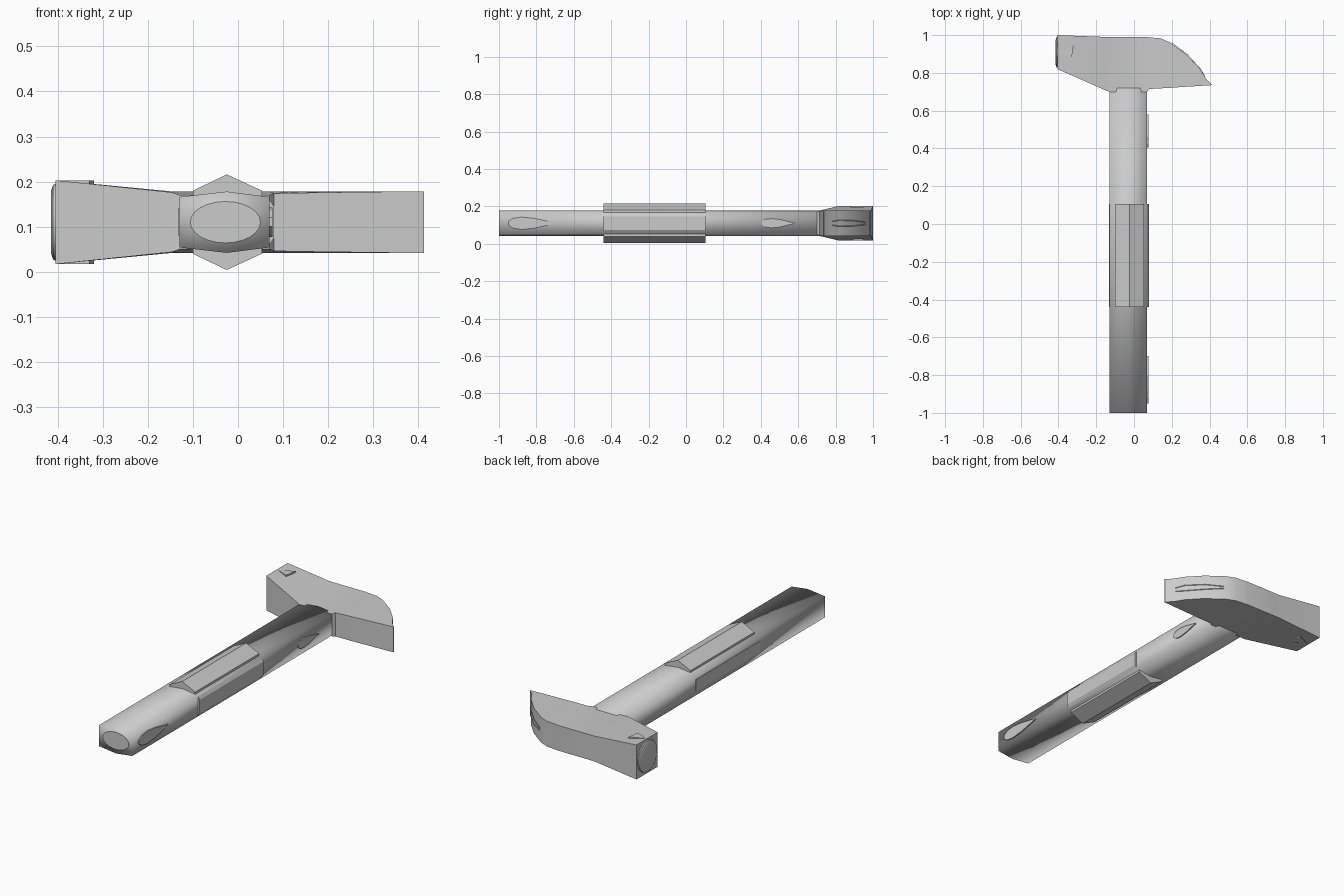
import bpy
import bmesh
import math

if "Cube" in bpy.data.objects:
    bpy.data.objects.remove(bpy.data.objects["Cube"], do_unlink=True)

grey = bpy.data.materials.new("light_grey")
grey.use_nodes = True
colour = (0.6, 0.6, 0.6, 1)
grey.diffuse_color = colour
grey.node_tree.nodes["Principled BSDF"].inputs["Base Color"].default_value = colour

MID_Z = 0.11


def loft(name, rings):
    """Skin matching rings of points and cap both ends."""
    bm = bmesh.new()
    loops = [[bm.verts.new(p) for p in ring] for ring in rings]
    count = len(loops[0])
    for a, b in zip(loops, loops[1:]):
        for i in range(count):
            j = (i + 1) % count
            bm.faces.new((a[i], a[j], b[j], b[i]))
    bm.faces.new(loops[0])
    bm.faces.new(loops[-1])
    bmesh.ops.recalc_face_normals(bm, faces=bm.faces)
    mesh = bpy.data.meshes.new(name)
    bm.to_mesh(mesh)
    bm.free()
    mesh.materials.append(grey)
    obj = bpy.data.objects.new(name, mesh)
    bpy.context.collection.objects.link(obj)
    return obj


def bar(name, upper, y0, y1):
    """Prism along y from an upper outline mirrored about the mid height."""
    outline = [(x, MID_Z + h) for x, h in upper]
    outline += [(x, MID_Z - h) for x, h in reversed(upper) if h > 0]
    return loft(name, [[(x, y, z) for x, z in outline] for y in (y0, y1)])


def smooth(obj, angle=None):
    bpy.ops.object.select_all(action='DESELECT')
    obj.select_set(True)
    bpy.context.view_layer.objects.active = obj
    if angle is None:
        bpy.ops.object.shade_smooth()
    else:
        bpy.ops.object.shade_smooth_by_angle(angle=math.radians(angle))


# Handle: six-sided shaft with soft shading
handle = bar("handle", [(-0.13, 0.056), (-0.025, 0.068), (0.07, 0.056)], -1.0, 0.72)
smooth(handle)

# Grip: ridged block above and below, with a low ridge on each side
bar("grip_ridges", [(-0.1, 0.07), (-0.025, 0.106), (0.053, 0.07)], -0.44, 0.105)
bar("grip_sides", [(-0.133, 0.03), (0.07, 0.05), (0.08, 0.035)], -0.44, 0.105)

# Head: stations of x, front y, back y, front half height, back half height
stations = [
    (-0.405, 0.82, 1.0, 0.093, 0.093),
    (-0.145, 0.705, 0.99, 0.066, 0.068),
    (-0.13, 0.7, 0.99, 0.06, 0.068),
    (0.07, 0.7, 0.99, 0.06, 0.068),
    (0.08, 0.715, 0.988, 0.064, 0.068),
    (0.14, 0.718, 0.983, 0.065, 0.068),
    (0.19, 0.721, 0.962, 0.066, 0.068),
    (0.28, 0.727, 0.895, 0.067, 0.068),
    (0.35, 0.731, 0.82, 0.068, 0.068),
    (0.38, 0.733, 0.77, 0.068, 0.068),
    (0.413, 0.735, 0.738, 0.068, 0.068),
]
head = loft("hammer_head", [
    [(x, f, MID_Z - hf), (x, b, MID_Z - hb), (x, b, MID_Z + hb), (x, f, MID_Z + hf)]
    for x, f, b, hf, hb in stations])
smooth(head, 30)

# Striking face: low rounded disc
def oval(cx, cy, cz, ry, rz, sides=24):
    turn = math.tau / sides
    return [(cx, cy + ry * math.cos(i * turn), cz + rz * math.sin(i * turn))
            for i in range(sides)]

face = loft("striking_face", [
    oval(-0.4, 0.91, MID_Z, 0.085, 0.088),
    oval(-0.41, 0.91, MID_Z, 0.08, 0.083),
    oval(-0.415, 0.91, MID_Z, 0.066, 0.069)])
smooth(face, 40)

# Pointed oval plates on the side of the handle
for name, start, length, half in (("rear_side_oval", -0.95, 0.25, 0.033),
                                  ("front_side_oval", 0.405, 0.175, 0.025)):
    side = [(0, 0.3), (0.1, 0.8), (0.28, 1), (0.55, 0.8), (0.85, 0.3), (1, 0.05)]
    outline = [(start + t * length, w * half) for t, w in side]
    outline += [(y, -w) for y, w in reversed(outline)]
    loft(name, [[(x, y, MID_Z + w) for y, w in outline] for x in (0.068, 0.076)])

# Thin oval plate on the butt end
butt = [(x, z) for _, x, z in oval(0, -0.028, MID_Z, 0.078, 0.046)]
loft("butt_plate", [[(x, y, z) for x, z in butt] for y in (-1.001, -0.995)])

# Small wedges on the top and bottom of the striking end
for name, sign in (("top_wedge", 1), ("bottom_wedge", -1)):
    wedge = [(-0.4, 0.91), (-0.33, 0.88), (-0.32, 0.945)]
    loft(name, [[(x, y, MID_Z + sign * h) for x, y in wedge] for h in (0.084, 0.093)])

# Narrow slit plate on the back of the claw
slit = [(0.2, 0.958, 0.0), (0.28, 0.897, 0.008), (0.35, 0.822, 0.01), (0.375, 0.78, 0.004)]
for sign in (1, -1):
    loft("claw_slit_edge", [
        [(x, y, MID_Z + sign * (w + 0.004)), (x + 0.002, y + 0.002, MID_Z + sign * (w + 0.006)),
         (x, y, MID_Z + sign * (w + 0.008))] for x, y, w in slit])
